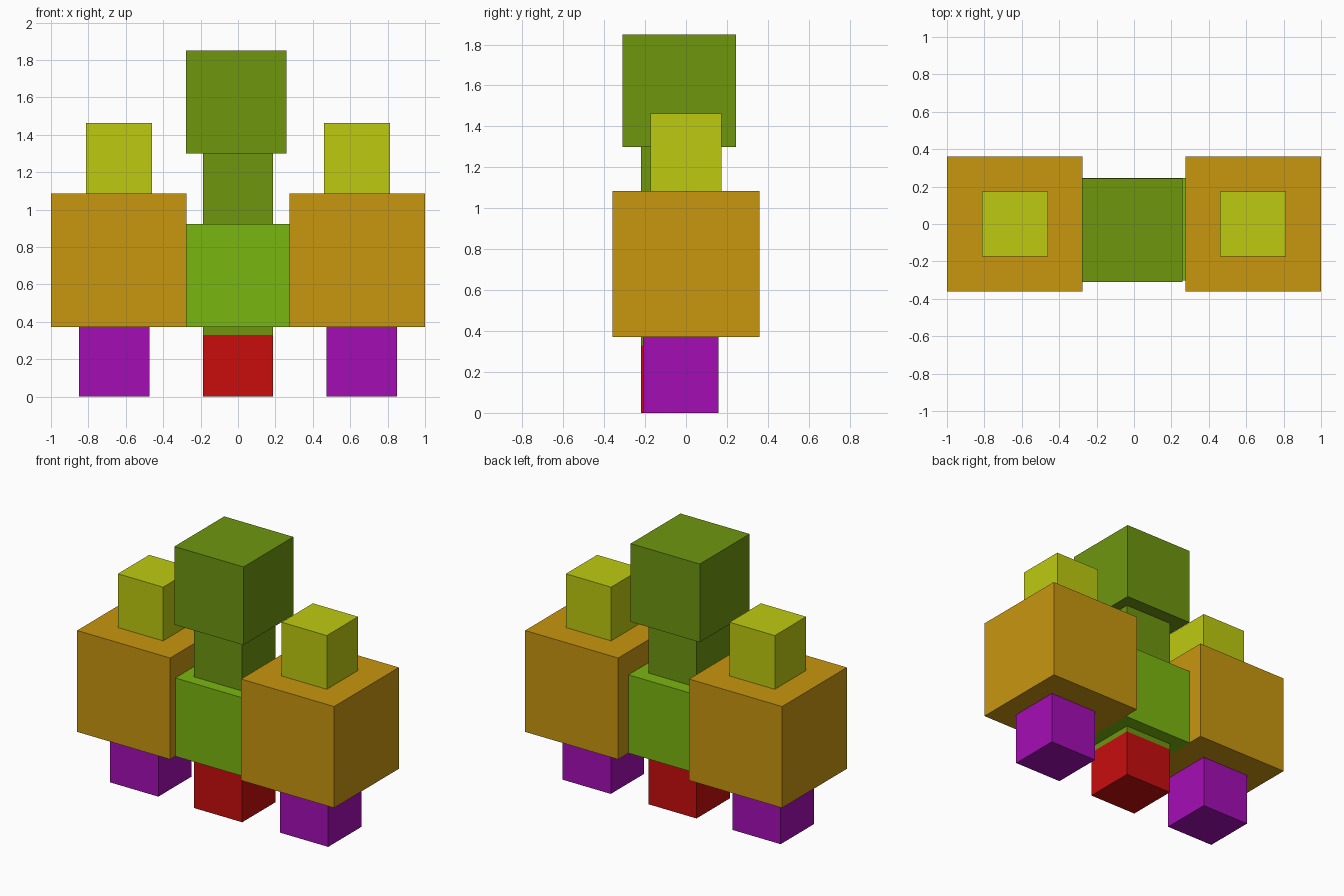
import bpy

if "Cube" in bpy.data.objects:
    bpy.data.objects.remove(bpy.data.objects["Cube"])


def material(name, hex_code):
    # sRGB hex to linear flat colour
    rgb = [int(hex_code[i:i + 2], 16) / 255 for i in (0, 2, 4)]
    lin = [c / 12.92 if c <= 0.04045 else ((c + 0.055) / 1.055) ** 2.4 for c in rgb]
    mat = bpy.data.materials.new(name)
    mat.diffuse_color = (*lin, 1)
    mat.use_nodes = True
    mat.node_tree.nodes["Principled BSDF"].inputs["Base Color"].default_value = mat.diffuse_color
    return mat


ORANGE = material("orange", "c8960f")
YELLOW = material("yellow", "bdca10")
OLIVE = material("dark_green", "6e960f")
GREEN = material("light_green", "7ab610")
PURPLE = material("purple", "a50db5")
RED = material("red", "c80d0d")


def box(name, x, y, z, mat):
    # Box from (min, max) ranges on each axis
    bpy.ops.mesh.primitive_cube_add(size=1)
    obj = bpy.context.object
    obj.name = name
    for v in obj.data.vertices:
        v.co = [r[0] if c < 0 else r[1] for c, r in zip(v.co, (x, y, z))]
    obj.data.materials.append(mat)
    return obj


# Central column
box("centre_foot", (-0.187, 0.187), (-0.22, 0.15), (0, 0.33), RED)
box("centre_ankle", (-0.187, 0.187), (-0.22, 0.15), (0.33, 0.372), OLIVE)
box("body", (-0.277, 0.276), (-0.303, 0.245), (0.372, 0.923), GREEN)
box("neck", (-0.187, 0.187), (-0.22, 0.15), (0.923, 1.30), OLIVE)
box("head", (-0.278, 0.26), (-0.31, 0.244), (1.30, 1.85), OLIVE)

# Side blocks, mirrored left and right
for side, s in (("left", -1), ("right", 1)):
    def span(a, b):
        return tuple(sorted((s * a, s * b)))
    box(side + "_foot", span(0.473, 0.849), (-0.21, 0.16), (0, 0.372), PURPLE)
    box(side + "_block", span(0.276, 1.0), (-0.36, 0.36), (0.372, 1.085), ORANGE)
    box(side + "_top_cube", span(0.461, 0.813), (-0.174, 0.174), (1.085, 1.463), YELLOW)
